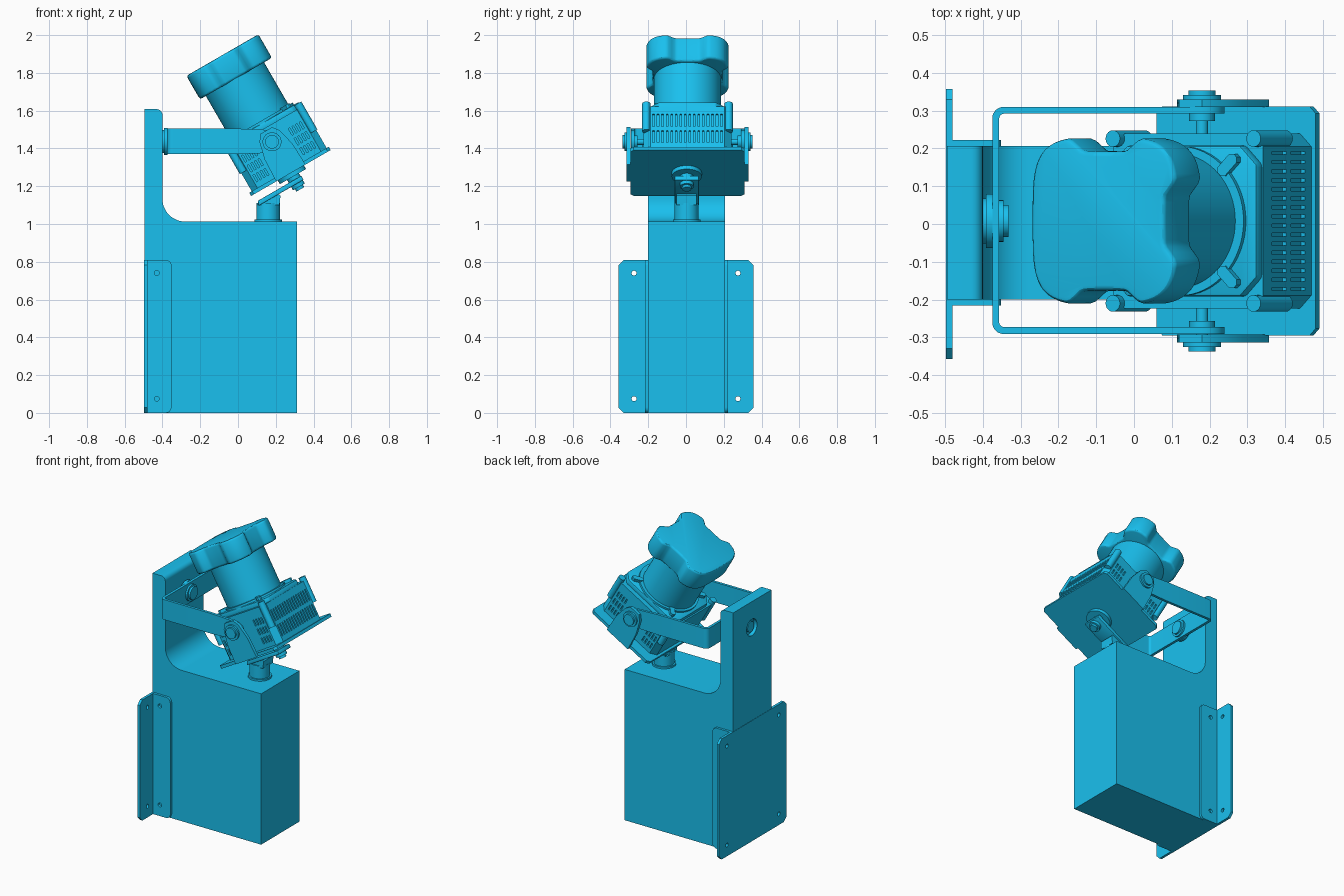
import bpy, bmesh
from math import sin, cos, pi, radians
from mathutils import Matrix, Vector

if "Cube" in bpy.data.objects:
    bpy.data.objects.remove(bpy.data.objects["Cube"])

YC = 0.008
I = Matrix.Identity(4)
# tilted frame of the lamp head, origin at the middle of its base
L = Matrix.Translation((0.28, YC, 1.27)) @ Matrix.Rotation(radians(-30), 4, 'Y')
mat = bpy.data.materials.new("cyan")
mat.diffuse_color = (0.01, 0.53, 0.86, 1)
mat.use_nodes = True
mat.node_tree.nodes["Principled BSDF"].inputs["Base Color"].default_value = mat.diffuse_color


def finish(name, bm, M=I):
    bmesh.ops.recalc_face_normals(bm, faces=bm.faces)
    me = bpy.data.meshes.new(name)
    bm.to_mesh(me)
    bm.free()
    ob = bpy.data.objects.new(name, me)
    ob.matrix_world = M
    me.materials.append(mat)
    bpy.context.collection.objects.link(ob)
    return ob


def prism(name, pts, plane, a, b, M=I, bev=0, seg=2):
    """Extrude a 2D outline drawn in a plane from a to b along the third axis."""
    put = {'XY': lambda p, t: (p[0], p[1], t), 'XZ': lambda p, t: (p[0], t, p[1]),
           'YZ': lambda p, t: (t, p[0], p[1])}[plane]
    bm = bmesh.new()
    lo = [bm.verts.new(put(p, a)) for p in pts]
    hi = [bm.verts.new(put(p, b)) for p in pts]
    n = len(pts)
    bm.faces.new(lo)
    bm.faces.new(hi)
    for i in range(n):
        bm.faces.new((lo[i], lo[(i + 1) % n], hi[(i + 1) % n], hi[i]))
    bmesh.ops.recalc_face_normals(bm, faces=bm.faces)
    if bev:
        es = [e for e in bm.edges if e.calc_face_angle(0) > 0.7]
        bmesh.ops.bevel(bm, geom=es, offset=bev, segments=seg, profile=0.5,
                        affect='EDGES', clamp_overlap=True)
    return finish(name, bm, M)


def add_rod(bm, p, q, r, n=32):
    p, q = Vector(p), Vector(q)
    m = Matrix.Translation((p + q) / 2) @ (q - p).to_track_quat('Z', 'Y').to_matrix().to_4x4()
    bmesh.ops.create_cone(bm, cap_ends=True, segments=n, radius1=r, radius2=r,
                          depth=(q - p).length, matrix=m)


def rods(name, items, M=I, n=32):
    bm = bmesh.new()
    for p, q, r in items:
        add_rod(bm, p, q, r, n)
    return finish(name, bm, M)


def boxes(name, items, M=I):
    bm = bmesh.new()
    for c, s in items:
        bmesh.ops.create_cube(bm, size=1, matrix=Matrix.Translation(c) @ Matrix.Diagonal((*s, 1)))
    return finish(name, bm, M)


def cut(ob, cutter):
    m = ob.modifiers.new("cut", 'BOOLEAN')
    m.operation, m.object, m.solver = 'DIFFERENCE', cutter, 'EXACT'
    bpy.context.view_layer.objects.active = ob
    bpy.ops.object.modifier_apply(modifier="cut")
    bpy.data.objects.remove(cutter)


def arc(cx, cy, r, a0, a1, n=8):
    return [(cx + r * cos(radians(a0 + (a1 - a0) * i / n)),
             cy + r * sin(radians(a0 + (a1 - a0) * i / n))) for i in range(n + 1)]


def octagon(x0, x1, y0, y1, c):
    return [(x0 + c, y0), (x1 - c, y0), (x1, y0 + c), (x1, y1 - c),
            (x1 - c, y1), (x0 + c, y1), (x0, y1 - c), (x0, y0 + c)]


# main box with the tall mounting post
body = prism("body", [(-0.495, 0), (0.312, 0), (0.312, 1.013)]
             + arc(-0.28, 1.133, 0.12, 270, 180, 12)
             + arc(-0.43, 1.578, 0.03, 0, 90, 5) + [(-0.495, 1.608)], 'XZ', -0.2, 0.206)
cut(body, rods("c", [((-0.52, YC, 1.435), (-0.47, YC, 1.435), 0.055)]))

# wall-mounting plate and side flanges
plate = prism("wall_plate", octagon(-0.357, 0.357, 0, 0.81, 0.028), 'YZ', -0.497, -0.48)
cut(plate, rods("c", [((-0.52, y, z), (-0.46, y, z), 0.013)
                      for y in (-0.275, 0.275) for z in (0.075, 0.74)]))
for s, tag in ((-1, "front"), (1, "rear")):
    y0, y1 = sorted((0.003 + s * 0.2, 0.003 + s * 0.219))
    leg = prism("side_flange_" + tag, [(-0.482, 0)] + arc(-0.382, 0.03, 0.03, -90, 0, 4)
                + arc(-0.382, 0.78, 0.03, 0, 90, 4) + [(-0.482, 0.81)], 'XZ', y0, y1)
    cut(leg, rods("c", [((-0.43, y0 - 0.02, z), (-0.43, y1 + 0.02, z), 0.013)
                        for z in (0.075, 0.74)]))

# U-shaped yoke
prism("yoke", [(0, -0.291)] + arc(-0.345, -0.261, 0.03, 270, 180) + arc(-0.345, 0.28, 0.03, 180, 90)
      + [(0, 0.31), (0, 0.292)] + arc(-0.343, 0.278, 0.014, 90, 180)
      + arc(-0.343, -0.259, 0.014, 180, 270) + [(0, -0.273)], 'XY', 1.37, 1.505)
for y0, y1, tag in ((-0.291, -0.273, "front"), (0.292, 0.31, "rear")):
    prism("yoke_arm_" + tag, [(0, 1.505), (0, 1.37)] + arc(0.18, 1.437, 0.06, -90, 90, 16),
          'XZ', y0, y1)
rods("yoke_bolt", [((-0.405, YC, 1.437), (-0.385, YC, 1.437), 0.06),
                   ((-0.392, YC, 1.437), (-0.374, YC, 1.437), 0.072),
                   ((-0.36, YC, 1.437), (-0.345, YC, 1.437), 0.055),
                   ((-0.346, YC, 1.437), (-0.332, YC, 1.437), 0.042),
                   ((-0.488, YC, 1.437), (-0.46, YC, 1.437), 0.035)])

# lamp base plate with its folded ears and pivot bolts
prism("lamp_base", octagon(-0.243, 0.243, -0.303, 0.303, 0.018), 'XY', 0, 0.02, L)
for s, tag in ((-1, "front"), (1, "rear")):
    a, b = sorted((s * 0.301, s * 0.322))
    prism("lamp_ear_" + tag, [(-0.09, 0.0), (0.09, 0.0), (0.085, 0.13), (0.062, 0.225),
                              (0.035, 0.26), (-0.035, 0.26), (-0.062, 0.225), (-0.085, 0.13)],
          'XZ', a, b, L)
    piv = lambda y: (-0.004, s * y, 0.193)
    rods("pivot_bolt_" + tag, [(piv(0.318), piv(0.334), 0.05), (piv(0.332), piv(0.345), 0.036),
                               (piv(0.22), piv(0.30), 0.016), (piv(0.265), piv(0.284), 0.034)], L)

# lamp housing with vent slots
housing = prism("lamp_housing", octagon(-0.228, 0.23, -0.232, 0.232, 0.035), 'XY', 0.015, 0.275, L)
slots = [((0.23, -0.18 + 0.024 * i, w), (0.024, 0.009, 0.075))
         for i in range(16) for w in (0.09, 0.19)]
slots += [((sx * (0.11 + 0.022 * i), s * 0.232, w), (0.009, 0.024, 0.04))
          for i in range(4) for s in (-1, 1) for sx in (-1, 1) for w in (0.07, 0.13, 0.19)]
cut(housing, boxes("c", slots, L))
prism("housing_top", octagon(-0.22, 0.226, -0.2, 0.2, 0.05), 'XY', 0.265, 0.305, L, 0.008)
rods("corner_posts", [((u * 0.215, v * 0.218, 0.13), (u * 0.215, v * 0.218, 0.3), 0.022)
                      for u in (-1, 1) for v in (-1, 1)], L, 20)
for k in range(4):
    t = pi / 4 + k * pi / 2
    R = L @ Matrix.Rotation(t, 4, 'Z')
    prism("clamp_tab_%d" % (k + 1), octagon(0.175, 0.245, -0.016, 0.016, 0.01), 'XY', 0.28, 0.325, R)

# lamp barrel and lobed front cap
rods("barrel", [((-0.008, 0, 0.29), (-0.008, 0, 0.6), 0.178),
                ((-0.003, 0, 0.29), (-0.003, 0, 0.318), 0.198)], L, 64)
pts = []
for i in range(144):
    t = 2 * pi * i / 144
    c, s = cos(t), sin(t)
    r = 0.222 / (c ** 4 + s ** 4) ** 0.25
    for t0 in (0, pi / 2, 3 * pi / 2):
        d = abs((t - t0 + pi) % (2 * pi) - pi)
        k = min(max((0.48 - d) / 0.16, 0), 1)
        r -= 0.038 * k * k * (3 - 2 * k)
    pts.append((r * c, r * s))
prism("front_cap", pts, 'XY', 0.578, 0.722, L, 0.014, 3)

# swivel under the lamp: stub, slanted tab, bolt and boss
rods("stub", [((0.16, 0.003, 1.0), (0.16, 0.003, 1.112), 0.063),
              ((0.16, 0.003, 1.0), (0.16, 0.003, 1.025), 0.073)])
prism("stub_wedge", [(0.1, 1.1), (0.22, 1.1), (0.225, 1.15), (0.2, 1.17)], 'XZ', -0.05, 0.056)
prism("swivel_tab", [(-0.235, -0.065), (0.04, -0.065), (0.04, -0.04), (-0.225, -0.04)],
      'XZ', -0.068, 0.06, L, 0.004)
rods("swivel_boss", [((0, -0.004, -0.022), (0, -0.004, 0.005), 0.08),
                     ((0, -0.004, -0.085), (0, -0.004, 0), 0.036),
                     ((0, -0.004, -0.1), (0, -0.004, -0.08), 0.024)], L)

# smooth round parts, keep edges crisp
bpy.ops.object.select_all(action='SELECT')
bpy.context.view_layer.objects.active = body
bpy.ops.object.shade_smooth_by_angle(angle=radians(30))
